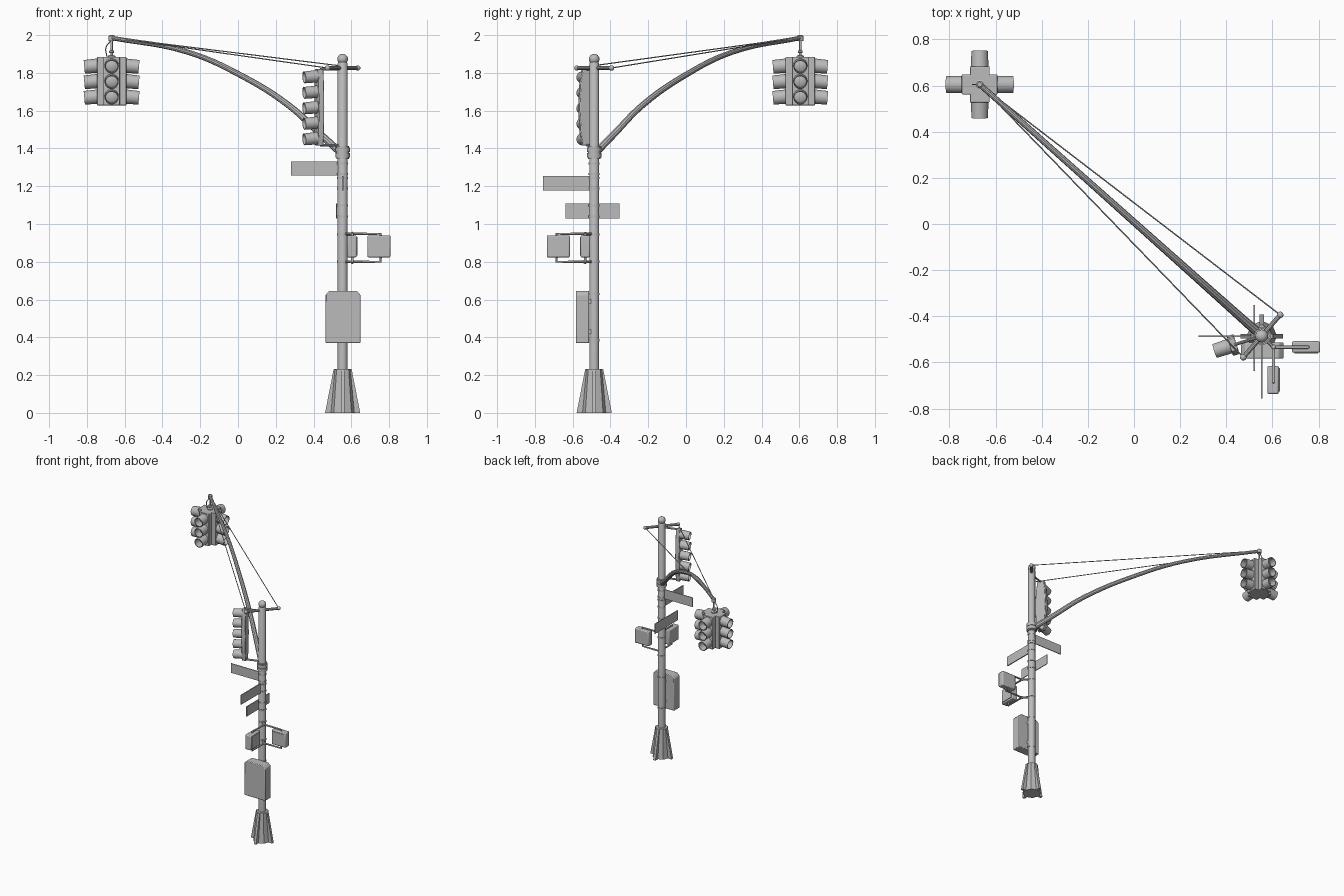
import bpy, bmesh, math
from mathutils import Vector, Matrix

cube = bpy.data.objects.get("Cube")
if cube:
    bpy.data.objects.remove(cube, do_unlink=True)

grey = bpy.data.materials.new("painted_grey")
grey.use_nodes = True
grey.diffuse_color = (0.5, 0.5, 0.5, 1)
grey.node_tree.nodes["Principled BSDF"].inputs["Base Color"].default_value = (0.5, 0.5, 0.5, 1)

PX, PY = 0.554, -0.486      # pole axis
AX, AY = -0.669, 0.605      # arm tip
UP = (0, 0, 1)


def select(ob):
    bpy.ops.object.select_all(action='DESELECT')
    ob.select_set(True)
    bpy.context.view_layer.objects.active = ob


def finish(name, bm, bevel=0):
    bmesh.ops.recalc_face_normals(bm, faces=bm.faces)
    me = bpy.data.meshes.new(name)
    bm.to_mesh(me)
    bm.free()
    me.materials.append(grey)
    ob = bpy.data.objects.new(name, me)
    bpy.context.collection.objects.link(ob)
    if bevel:
        mod = ob.modifiers.new("bevel", 'BEVEL')
        mod.width, mod.segments = bevel, 2
    select(ob)
    bpy.ops.object.shade_smooth_by_angle(angle=math.radians(35))
    return ob


def lathe(name, profile, origin, axis=UP, segs=24):
    """Turn (radius, height) points around an axis."""
    bm = bmesh.new()
    rot = Vector(UP).rotation_difference(Vector(axis).normalized())
    rings = []
    for r, h in profile:
        ring = []
        for i in range(segs):
            a = 2 * math.pi * i / segs
            p = Vector((r * math.cos(a), r * math.sin(a), h))
            ring.append(bm.verts.new(rot @ p + Vector(origin)))
        rings.append(ring)
    for lo, hi in zip(rings, rings[1:]):
        for i in range(segs):
            j = (i + 1) % segs
            bm.faces.new((lo[i], lo[j], hi[j], hi[i]))
    bmesh.ops.remove_doubles(bm, verts=bm.verts, dist=1e-6)
    return finish(name, bm)


def collar(name, r, z0, z1):
    return lathe(name, [(0, z0), (r, z0), (r, z1), (0, z1)], (PX, PY, 0))


def prism(name, outline, thick, loc, angle=0, bevel=0):
    """Extrude an upright (u, z) outline; u points along the angle."""
    bm = bmesh.new()
    face = bm.faces.new([bm.verts.new((u, -thick / 2, z)) for u, z in outline])
    ext = bmesh.ops.extrude_face_region(bm, geom=[face])
    moved = [v for v in ext["geom"] if isinstance(v, bmesh.types.BMVert)]
    bmesh.ops.translate(bm, verts=moved, vec=(0, thick, 0))
    bm.transform(Matrix.Translation(loc) @ Matrix.Rotation(angle, 4, 'Z'))
    return finish(name, bm, bevel)


def box(name, lo, hi, bevel=0):
    w, h = (hi[0] - lo[0]) / 2, (hi[2] - lo[2]) / 2
    mid = [(a + b) / 2 for a, b in zip(lo, hi)]
    return prism(name, [(-w, -h), (w, -h), (w, h), (-w, h)], hi[1] - lo[1], mid, 0, bevel)


def ball(name, r, loc):
    bm = bmesh.new()
    bmesh.ops.create_uvsphere(bm, u_segments=20, v_segments=12, radius=r,
                              matrix=Matrix.Translation(loc))
    return finish(name, bm)


def pipe(name, points, r0, r1=None, smooth=False):
    cu = bpy.data.curves.new(name, 'CURVE')
    cu.dimensions, cu.use_fill_caps = '3D', True
    cu.bevel_depth, cu.bevel_resolution, cu.resolution_u = 1, 3, 6
    sp = cu.splines.new('BEZIER')
    sp.bezier_points.add(len(points) - 1)
    for i, (bp, p) in enumerate(zip(sp.bezier_points, points)):
        bp.co = p
        bp.handle_left_type = bp.handle_right_type = 'AUTO' if smooth else 'VECTOR'
        bp.radius = r0 + ((r1 or r0) - r0) * i / (len(points) - 1)
    ob = bpy.data.objects.new(name, cu)
    bpy.context.collection.objects.link(ob)
    select(ob)
    bpy.ops.object.convert(target='MESH')
    ob = bpy.context.object
    ob.data.materials.clear()
    ob.data.materials.append(grey)
    bpy.ops.object.shade_smooth_by_angle(angle=math.radians(35))


def visor(name, r, length, origin, angle):
    """Hollow lamp hood with a recessed lens, drooping slightly."""
    axis = (math.cos(angle), math.sin(angle), -0.09)
    lathe(name, [(r, -0.012), (r * 0.95, length), (r * 0.83, length),
                 (r * 0.83, 0.012), (r * 0.5, 0.018), (0, 0.02)], origin, axis)


# Pole, top ball and collars
lathe("pole", [(0, 0), (0.026, 0), (0.026, 1.85), (0.02, 1.86), (0, 1.86)], (PX, PY, 0))
ball("pole_finial", 0.028, (PX, PY, 1.873))
collar("arm_clamp_lower", 0.038, 1.353, 1.375)
collar("arm_clamp_core", 0.033, 1.345, 1.412)
collar("arm_clamp_upper", 0.038, 1.381, 1.404)
for z in (1.32, 1.265, 1.243, 1.188, 1.098, 1.04, 0.945, 0.802, 0.63, 0.385):
    collar("pole_band", 0.029, z - 0.006, z + 0.006)

# Flared base with fins
lathe("base_core", [(0, 0), (0.066, 0), (0.045, 0.232), (0, 0.232)], (PX, PY, 0), UP, 8)
for i in range(4):
    prism("base_fin", [(0, 0), (0.093, 0), (0.048, 0.23), (0, 0.23)], 0.02,
          (PX, PY, 0), i * math.pi / 2)

# Curved arm
arm = [(0.015, 1.385), (0.093, 1.472), (0.23, 1.625), (0.453, 1.795), (0.671, 1.91), (1, 1.985)]
pipe("mast_arm", [(PX + (AX - PX) * t, PY + (AY - PY) * t, z) for t, z in arm],
     0.02, 0.012, smooth=True)
lathe("arm_end_cap", [(0, 1.968), (0.016, 1.968), (0.016, 1.995), (0.01, 2), (0, 2)], (AX, AY, 0))

# Crossbar and stay cables
ends = [(PX + s * 0.08, PY + s * 0.092, 1.826) for s in (-1, 1)]
pipe("crossbar", ends, 0.01)
for e in ends:
    ball("crossbar_end", 0.014, e)
    pipe("stay_cable", [e, (AX, AY, 1.988)], 0.003)

# Hanging four-way signal
lathe("signal_hanger", [(0, 1.88), (0.02, 1.88), (0.02, 1.89), (0.007, 1.895), (0.007, 1.905),
                        (0.013, 1.907), (0.013, 1.917), (0.006, 1.92), (0.006, 1.97)], (AX, AY, 0))
pipe("signal_wire", [(AX - 0.005, AY, 1.97), (AX - 0.03, AY, 1.935), (AX - 0.025, AY, 1.885)],
     0.003, smooth=True)
for hx, hy in ((0.078, 0.043), (0.043, 0.078)):
    box("four_way_housing", (AX - hx, AY - hy, 1.628), (AX + hx, AY + hy, 1.884), 0.004)
for k in range(4):
    a = k * math.pi / 2
    for z in (1.838, 1.756, 1.674):
        visor("four_way_visor", 0.038, 0.067,
              (AX + 0.078 * math.cos(a), AY + 0.078 * math.sin(a), z), a)

# Five-lamp signal beside the pole
a = math.radians(197.5)
out = lambda d, z: (PX + d * math.cos(a), PY + d * math.sin(a), z)
side = [(0.026, -0.203), (0.038, -0.13), (0.045, 0), (0.038, 0.13), (0.026, 0.203)]
prism("five_lamp_housing", side + [(-u, z) for u, z in reversed(side)], 0.03,
      out(0.13, 1.618), a + math.pi / 2, 0.004)
for i in range(5):
    visor("five_lamp_visor", 0.033, 0.068, out(0.146, 1.782 - i * 0.082), a)
for z in (1.818, 1.418):
    pipe("five_lamp_bracket", [out(0, z), out(0.125, z)], 0.007)

# Street sign plates
box("street_sign_left", (0.28, PY - 0.003, 1.256), (0.54, PY + 0.003, 1.33))
box("street_sign_front", (PX - 0.004, -0.757, 1.178), (PX + 0.004, -0.5, 1.253))
box("street_sign_side", (0.518, -0.637, 1.03), (0.524, -0.352, 1.108))

# Pedestrian signals on pipe brackets
box("walk_signal_left", (0.685, -0.558, 0.823), (0.807, -0.508, 0.94), 0.007)
box("walk_signal_front", (0.578, -0.737, 0.823), (0.628, -0.615, 0.94), 0.007)
box("walk_face_left", (0.695, -0.562, 0.833), (0.797, -0.556, 0.93))
box("walk_face_front", (0.626, -0.727, 0.833), (0.632, -0.625, 0.93))
for z, inner in ((0.948, 0.935), (0.8, 0.828)):
    node = (0.605, -0.534, z)
    pipe("walk_bracket_root", [(PX, PY, z), node], 0.008)
    ball("walk_bracket_joint", 0.011, node)
    for tip in ((0.755, -0.534), (0.605, -0.685)):
        pipe("walk_bracket", [node, (*tip, z), (*tip, inner)], 0.007)

# Control cabinet with clipped top corners
w, h = 0.092, 0.138
prism("control_cabinet", [(-w, -h), (w, -h), (w, h - 0.02), (w - 0.02, h), (0.02 - w, h),
                          (-w, h - 0.02)], 0.07, (PX + 0.002, -0.548, 0.508), 0, 0.005)
for z in (0.43, 0.59):
    box("cabinet_mount", (PX - 0.02, -0.52, z - 0.012), (PX + 0.02, PY, z + 0.012))
